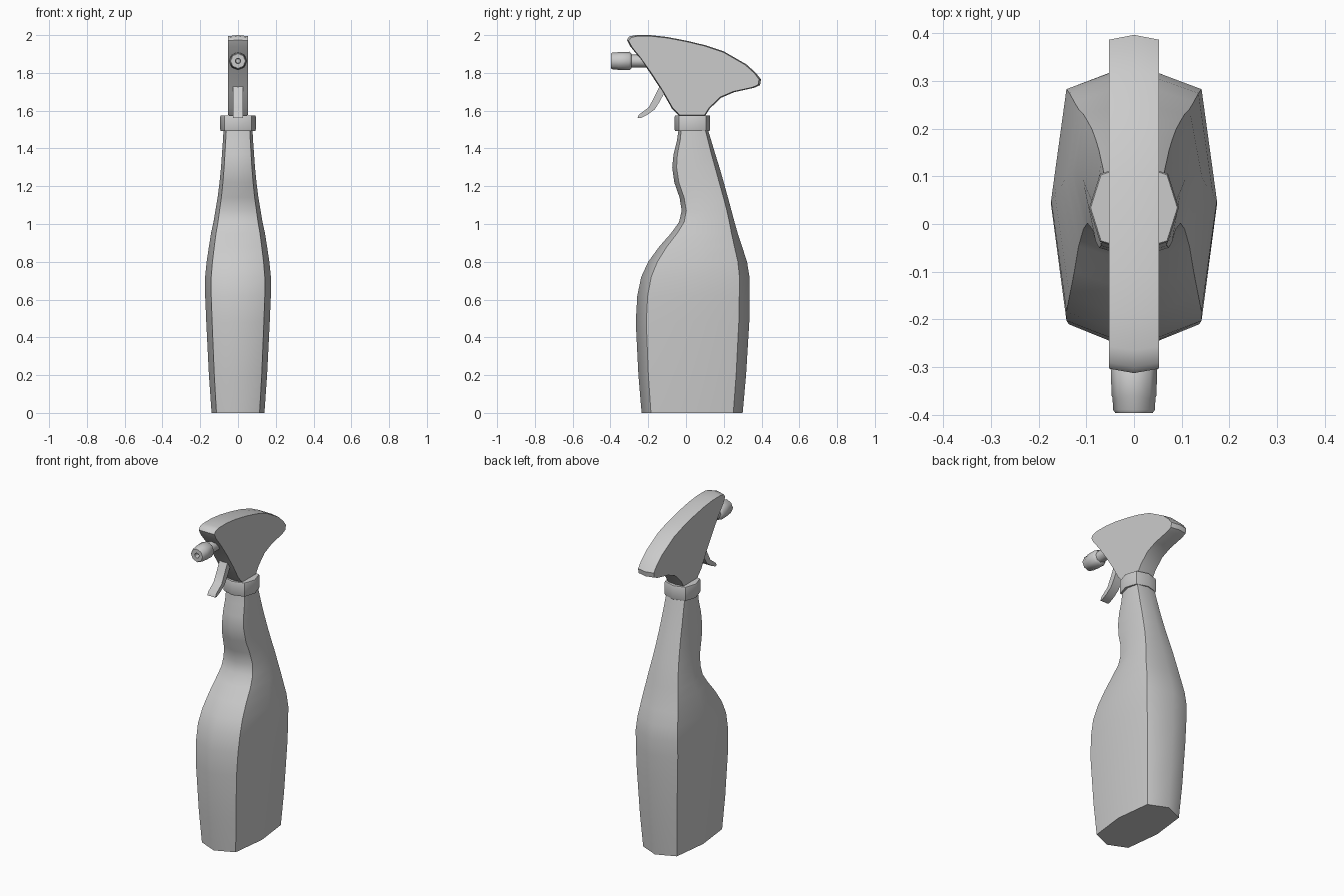
import bpy, bmesh, math

if "Cube" in bpy.data.objects:
    bpy.data.objects.remove(bpy.data.objects["Cube"])


def finish(name, bm, angle=40):
    bmesh.ops.recalc_face_normals(bm, faces=bm.faces)
    me = bpy.data.meshes.new(name)
    bm.to_mesh(me)
    bm.free()
    ob = bpy.data.objects.new(name, me)
    bpy.context.collection.objects.link(ob)
    bpy.ops.object.select_all(action='DESELECT')
    ob.select_set(True)
    bpy.context.view_layer.objects.active = ob
    bpy.ops.object.shade_smooth_by_angle(angle=math.radians(angle))
    return ob


def loft(name, rings, angle=40):
    """Skin a list of closed point rings and cap both ends."""
    bm = bmesh.new()
    loops = [[bm.verts.new(p) for p in r] for r in rings]
    n = len(loops[0])
    for a, b in zip(loops, loops[1:]):
        for i in range(n):
            j = (i + 1) % n
            bm.faces.new((a[i], a[j], b[j], b[i]))
    bm.faces.new(loops[0])
    bm.faces.new(loops[-1])
    return finish(name, bm, angle)


def section(z, front, back, w, k=0.815):
    """Eight-sided horizontal section, fuller than a regular octagon."""
    c, d = (front + back) / 2, (back - front) / 2
    shape = [(0, -1), (k, -k), (1, 0), (k, k), (0, 1), (-k, k), (-1, 0), (-k, -k)]
    return [(x * w, c + y * d, z) for x, y in shape]


def slab(name, profile, w, inset=0.0, centre=(0, 0), angle=40):
    """Side profile (y, z) spread along x, pulled in towards centre at the sides."""
    rings = []
    for x in ((-w, 0, w) if inset else (-w, w)):
        s = 1 - inset if x else 1
        rings.append([(x, centre[0] + (y - centre[0]) * s,
                       centre[1] + (z - centre[1]) * s) for y, z in profile])
    return loft(name, rings, angle)


# Bottle body: height, front, back, half width
body = [(0, -.235, .30, .14), (.2, -.252, .318, .154), (.48, -.266, .335, .168),
        (.62, -.258, .337, .174), (.72, -.237, .336, .174), (.8, -.2, .323, .166),
        (.88, -.142, .297, .154), (.95, -.08, .274, .143), (1.01, -.037, .257, .13),
        (1.07, -.023, .241, .12), (1.14, -.034, .222, .108), (1.22, -.062, .2, .098),
        (1.3, -.073, .177, .09), (1.37, -.066, .155, .085), (1.44, -.048, .134, .08),
        (1.51, -.038, .113, .076)]
loft("bottle", [section(*r) for r in body], 50)

# Screw collar
loft("collar", [section(z, .034 - r, .034 + r, r, .76) for z, r in
                ((1.492, .091), (1.5, .094), (1.568, .094), (1.575, .091))], 50)

# Spray head housing
head = [(-.313, 1.975), (-.3, 1.993), (-.265, 2.0), (-.19, 2.0), (-.1, 1.99), (0, 1.971),
        (.1, 1.947), (.2, 1.914), (.32, 1.845), (.37, 1.8), (.397, 1.765), (.392, 1.735),
        (.36, 1.721), (.255, 1.698), (.185, 1.668), (.125, 1.61), (.1, 1.57),
        (-.035, 1.57), (-.075, 1.612), (-.125, 1.7), (-.19, 1.8), (-.25, 1.885), (-.295, 1.94)]
slab("spray_head", head, .053, .028, (.03, 1.8), 45)

# Trigger
trigger = [(-.1, 1.77), (-.125, 1.765), (-.14, 1.73), (-.17, 1.668), (-.197, 1.618),
           (-.25, 1.578), (-.257, 1.56), (-.242, 1.56), (-.205, 1.578), (-.165, 1.607),
           (-.138, 1.65), (-.112, 1.7)]
slab("trigger", trigger, .027)


# Nozzle parts turned about the y axis: (y, radius)
def turned(name, steps, n=8, z=1.863):
    rings = [[(r * math.cos(2 * math.pi * i / n), y, z + r * math.sin(2 * math.pi * i / n))
              for i in range(n)] for y, r in steps]
    return loft(name, rings, 50)


turned("nozzle_stem", [(-.3, .034), (-.2, .034)])
turned("nozzle_cap", [(-.37, .012), (-.397, .015), (-.397, .039), (-.39, .044),
                      (-.365, .045), (-.36, .047), (-.3, .049), (-.288, .038)])
